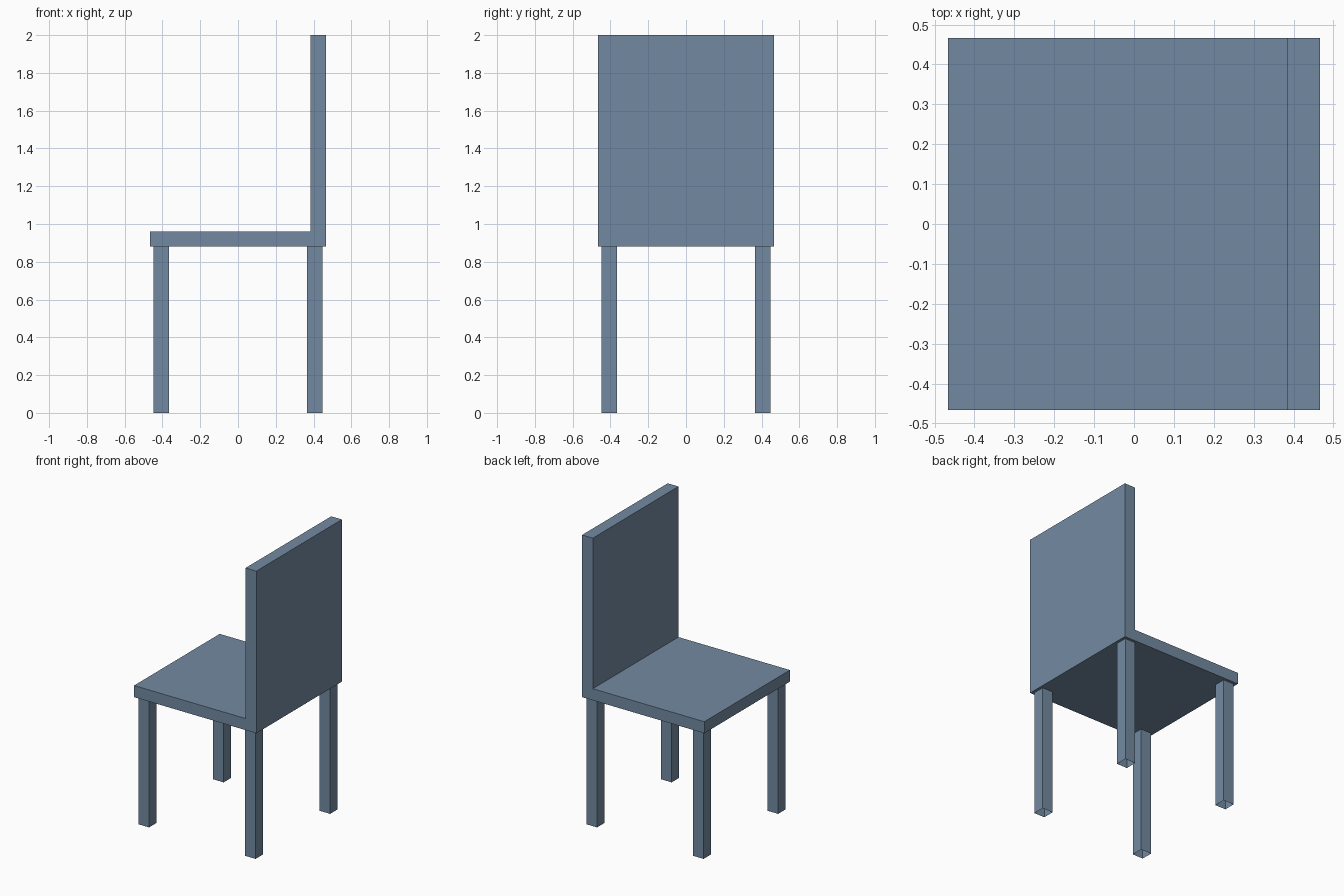
import bpy
import bmesh
from mathutils import Vector

cube = bpy.data.objects.get("Cube")
if cube:
    bpy.data.objects.remove(cube, do_unlink=True)

HALF = 0.467        # half width of the seat
SEAT_LOW, SEAT_TOP, TOP = 0.88, 0.96, 2.0
BACK_X = 0.385      # front surface of the backrest
LEG_POS, LEG_HALF = 0.407, 0.041

# Single colour
blue = bpy.data.materials.new("slate_blue")
blue.use_nodes = True
colour = (0.171, 0.254, 0.356, 1)
blue.diffuse_color = colour
blue.node_tree.nodes["Principled BSDF"].inputs["Base Color"].default_value = colour


def extrude_profile(name, points, offset, capped=True):
    """Extrude a closed outline by an offset; uncapped gives an open tube."""
    bm = bmesh.new()
    face = bm.faces.new([bm.verts.new(p) for p in points])
    result = bmesh.ops.extrude_face_region(bm, geom=[face], use_keep_orig=True)
    moved = [g for g in result["geom"] if isinstance(g, bmesh.types.BMVert)]
    bmesh.ops.translate(bm, verts=moved, vec=Vector(offset))
    bmesh.ops.recalc_face_normals(bm, faces=bm.faces)
    if not capped:
        bmesh.ops.delete(bm, geom=[face], context='FACES_ONLY')
    mesh = bpy.data.meshes.new(name)
    bm.to_mesh(mesh)
    bm.free()
    mesh.materials.append(blue)
    obj = bpy.data.objects.new(name, mesh)
    bpy.context.collection.objects.link(obj)
    return obj


# Seat and backrest: one L-shaped profile
outline = [(-HALF, SEAT_LOW), (HALF, SEAT_LOW), (HALF, TOP),
           (BACK_X, TOP), (BACK_X, SEAT_TOP), (-HALF, SEAT_TOP)]
extrude_profile("seat_and_backrest", [(x, -HALF, z) for x, z in outline],
                (0, 2 * HALF, 0))

# Four square legs, open at the foot
corners = [(-1, -1), (1, -1), (1, 1), (-1, 1)]
for sx, sy in corners:
    name = f"{'left' if sx > 0 else 'right'}_{'back' if sy > 0 else 'front'}_leg"
    foot = [(sx * LEG_POS + cx * LEG_HALF, sy * LEG_POS + cy * LEG_HALF, 0)
            for cx, cy in corners]
    extrude_profile(name, foot, (0, 0, SEAT_LOW), capped=False)
